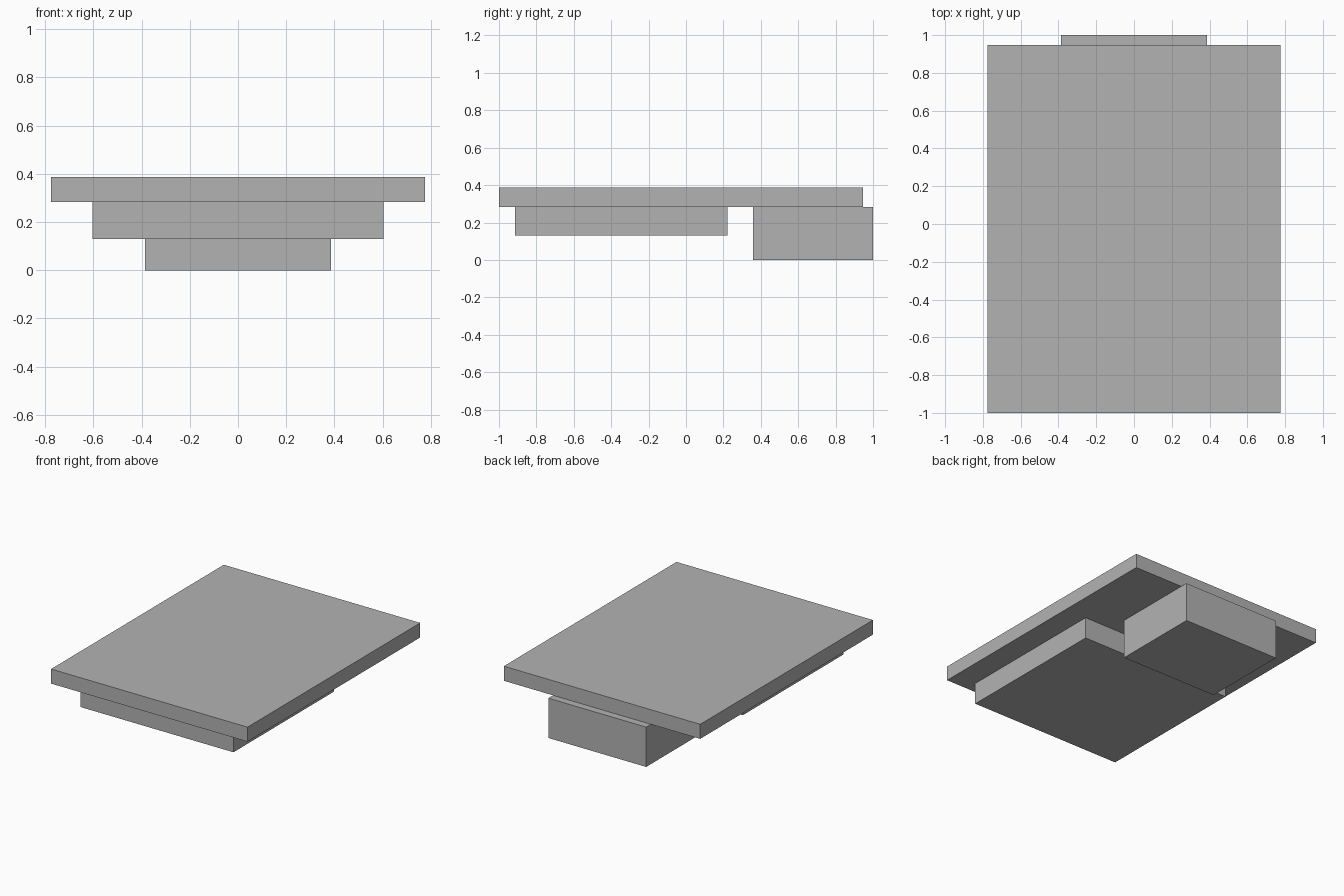
import bpy

cube = bpy.data.objects.get("Cube")
if cube:
    bpy.data.objects.remove(cube, do_unlink=True)

# Single plain grey
GREY = (0.45, 0.45, 0.45, 1.0)
grey = bpy.data.materials.new("plain_grey")
grey.use_nodes = True
grey.diffuse_color = GREY
grey.node_tree.nodes["Principled BSDF"].inputs["Base Color"].default_value = GREY


def add_block(name, half_width, y_range, z_range):
    """Box centred on x = 0, spanning the given y and z ranges."""
    (y0, y1), (z0, z1) = y_range, z_range
    bpy.ops.mesh.primitive_cube_add(size=1, location=(0, (y0 + y1) / 2, (z0 + z1) / 2))
    block = bpy.context.object
    block.name = name
    block.data.name = name
    block.scale = (2 * half_width, y1 - y0, z1 - z0)
    bpy.ops.object.transform_apply(location=False, rotation=False, scale=True)
    block.data.materials.append(grey)
    return block


BOARD_BOTTOM = 0.284

# Flat top board
add_block("board", 0.775, (-1.0, 0.947), (BOARD_BOTTOM, 0.388))
# Wide shallow block under the front
add_block("lower_plate", 0.604, (-0.914, 0.222), (0.13, BOARD_BOTTOM))
# Deep narrow block under the back edge
add_block("rear_block", 0.386, (0.358, 1.0), (0.0, BOARD_BOTTOM))
